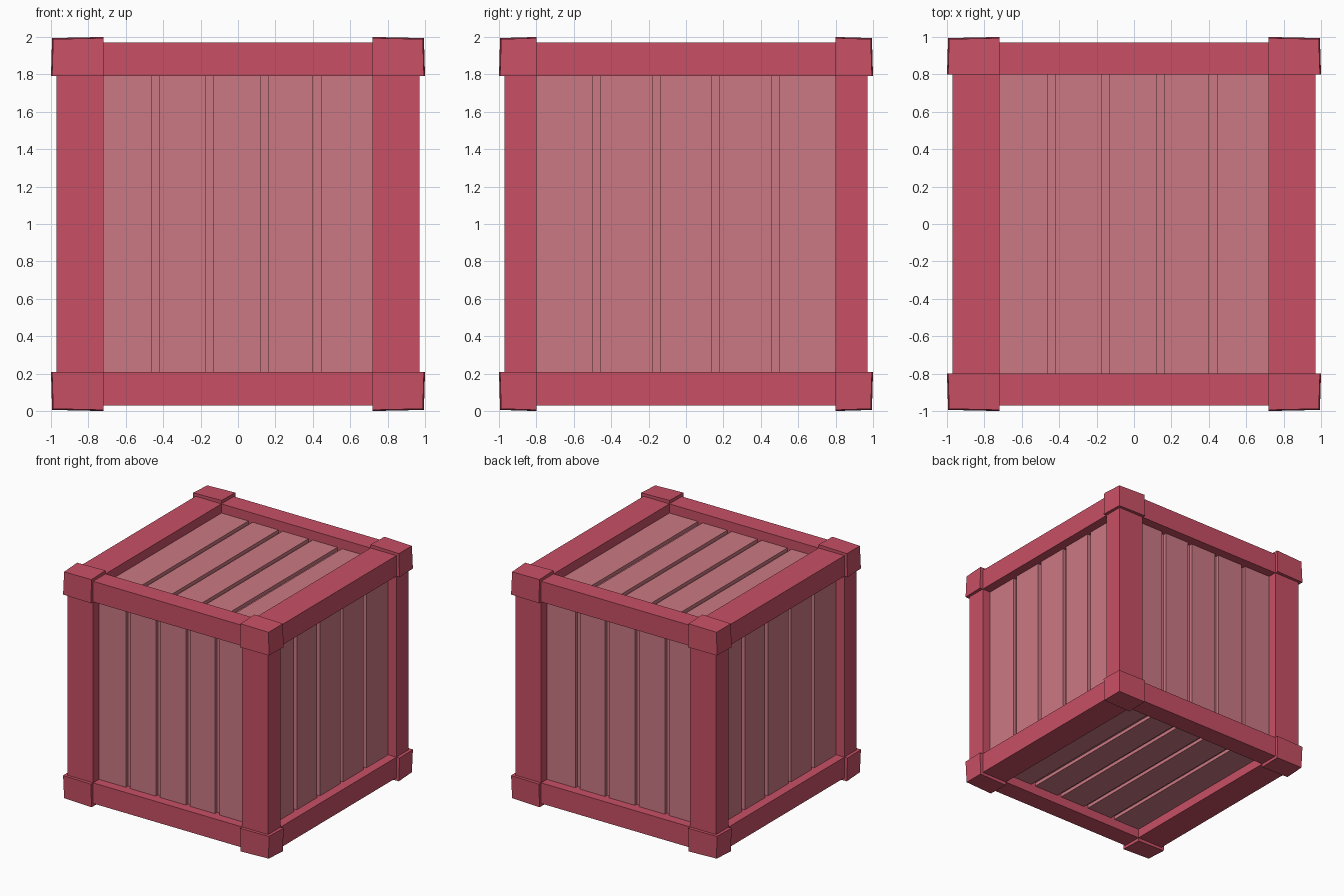
import bpy, bmesh
from itertools import product
from mathutils import Vector

if "Cube" in bpy.data.objects:
    bpy.data.objects.remove(bpy.data.objects["Cube"])

CENTRE = Vector((0, 0, 1))
INNER = (0.72, 0.80, 0.79)   # inner edge of the frame on each axis
BEAM = 0.97                  # outer face of beams
PLANK, CORE = 0.89, 0.86     # plank surface and groove floor


def material(name, rgb):
    m = bpy.data.materials.new(name)
    m.diffuse_color = (*rgb, 1)
    m.use_nodes = True
    m.node_tree.nodes["Principled BSDF"].inputs["Base Color"].default_value = m.diffuse_color
    return m


frame_mat = material("frame_red", (0.58, 0.08, 0.13))
plank_mat = material("plank_pink", (0.60, 0.19, 0.23))


def box(name, lo, hi, mat, taper=None):
    """Box between two corners, coordinates relative to the crate centre."""
    lo, hi = Vector(lo), Vector(hi)
    bm = bmesh.new()
    bmesh.ops.create_cube(bm, size=1)
    for v in bm.verts:
        v.co = Vector([(lo[i] + hi[i]) / 2 + v.co[i] * (hi[i] - lo[i]) for i in range(3)])
        if taper:
            v.co = taper(v.co)
    bmesh.ops.recalc_face_normals(bm, faces=bm.faces)
    me = bpy.data.meshes.new(name)
    bm.to_mesh(me)
    bm.free()
    me.materials.append(mat)
    ob = bpy.data.objects.new(name, me)
    ob.location = CENTRE
    bpy.context.collection.objects.link(ob)


def span(axis, sign, outer):
    return sorted((sign * INNER[axis], sign * outer))


def pull_in(co):
    """Draw outer faces inward slightly toward the crate corner."""
    out = [abs(c) > 0.99 for c in co]
    return Vector([c * (1 - 0.006 * (sum(out) - 1)) if o else c for c, o in zip(co, out)])


# Corner caps
for signs in product((-1, 1), repeat=3):
    r = [span(i, signs[i], 1.0) for i in range(3)]
    box("corner_cap", [a for a, b in r], [b for a, b in r], frame_mat, pull_in)

# Twelve edge beams
for axis, label in enumerate(("cross_beam", "side_beam", "post")):
    for s in product((-1, 1), repeat=2):
        signs = list(s)
        signs.insert(axis, 0)
        r = [(-INNER[i], INNER[i]) if i == axis else span(i, signs[i], BEAM) for i in range(3)]
        box(label, [a for a, b in r], [b for a, b in r], frame_mat)

# Core behind the planks, seen in the grooves
box("inner_core", [-CORE] * 3, [CORE] * 3, plank_mat)

# Planks: (face axis, axis across planks, axis along planks, spans)
x_spans = [(-0.80, -0.46), (-0.42, -0.17), (-0.13, 0.12), (0.16, 0.40), (0.445, 0.80)]
y_spans = [(-0.85, -0.50), (-0.46, -0.18), (-0.14, 0.14), (0.18, 0.46), (0.50, 0.85)]
for face, across, along, spans in ((1, 0, 2, x_spans), (0, 1, 2, y_spans), (2, 0, 1, x_spans)):
    for sign in (-1, 1):
        for a, b in spans:
            lo, hi = [0] * 3, [0] * 3
            lo[face], hi[face] = sorted((sign * 0.84, sign * PLANK))
            lo[across], hi[across] = a, b
            lo[along], hi[along] = -0.85, 0.85
            box(("side_plank", "front_back_plank", "top_bottom_plank")[face], lo, hi, plank_mat)
